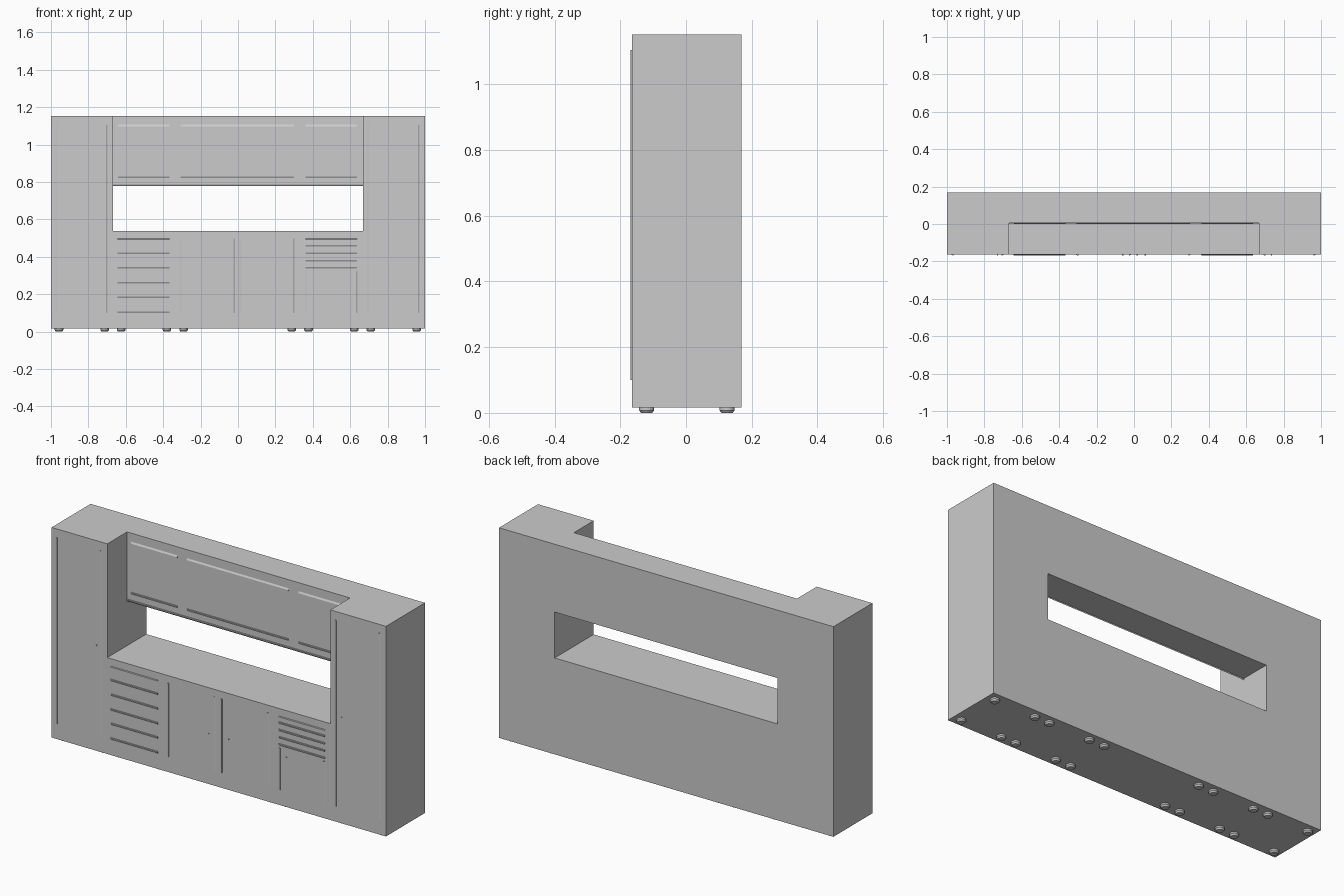
import bpy, bmesh, math
from mathutils import Vector

if "Cube" in bpy.data.objects:
    bpy.data.objects.remove(bpy.data.objects["Cube"], do_unlink=True)

grey = bpy.data.materials.new("cabinet grey")
grey.use_nodes = True
COLOUR = (0.6, 0.6, 0.6, 1)
grey.diffuse_color = COLOUR
grey.node_tree.nodes["Principled BSDF"].inputs["Base Color"].default_value = COLOUR

FRONT, UPPER, BACK = -0.164, 0.005, 0.169   # front planes and back plane
BASE, TOP = 0.016, 1.152
SIDE = 0.667                                # inner edge of the tall cabinets


def finish(name, bm):
    bmesh.ops.recalc_face_normals(bm, faces=bm.faces)
    mesh = bpy.data.meshes.new(name)
    bm.to_mesh(mesh)
    bm.free()
    mesh.materials.append(grey)
    ob = bpy.data.objects.new(name, mesh)
    bpy.context.collection.objects.link(ob)
    return ob


def prism(name, outline, direction):
    """Sweep a closed outline along a direction."""
    bm = bmesh.new()
    face = bm.faces.new([bm.verts.new(p) for p in outline])
    ext = bmesh.ops.extrude_face_region(bm, geom=[face])["geom"]
    bmesh.ops.translate(bm, verts=[v for v in ext if isinstance(v, bmesh.types.BMVert)],
                        vec=direction)
    return finish(name, bm)


def handle(name, start, end, plane, out, width=0.012, depth=0.005):
    """Thin wedge lip from start to end (x, z), sloping away towards out (x, z)."""
    s, e = Vector((start[0], plane, start[1])), Vector((end[0], plane, end[1]))
    o = Vector((out[0], 0, out[1])) * width / 2
    d = Vector((0, -depth, 0))
    return prism(name, [s - o, s - o + d, s - o * 0.4 + d, s + o], e - s)


def box(name, x0, x1, y0, y1, z0, z1):
    return prism(name, [(x0, y0, z0), (x1, y0, z0), (x1, y1, z0), (x0, y1, z0)],
                 Vector((0, 0, z1 - z0)))


# Carcass: two tall cabinets, base cabinet and shallow wall cabinet
box("tall_cabinet_right", -1, -SIDE, FRONT, BACK, BASE, TOP)
box("tall_cabinet_left", SIDE, 1, FRONT, BACK, BASE, TOP)
box("base_cabinet", -SIDE, SIDE, FRONT, BACK, BASE, 0.537)
box("wall_cabinet", -SIDE, SIDE, UPPER, BACK, 0.785, TOP)
handle("wall_cabinet_lip", (-SIDE, 0.784), (SIDE, 0.784), UPPER, (0, -1))

# Upright door handles: (x, top, slope direction)
for i, (x, top, side) in enumerate([
        (-0.97, 1.105, -1), (-0.703, 1.105, 1), (0.697, 1.105, -1), (0.965, 1.105, 1),
        (-0.304, 0.497, -1), (-0.022, 0.497, 1), (0.015, 0.497, -1), (0.297, 0.497, 1),
        (0.363, 0.325, -1), (0.632, 0.325, 1)]):
    handle(f"door_handle_{i}", (x, 0.1), (x, top), FRONT, (side, 0))

# Drawer handles, with a slim lip above each stack
for name, x0, x1, levels in [
        ("right_drawer_handle", -0.645, -0.365, (0.105, 0.185, 0.262, 0.342, 0.421)),
        ("left_drawer_handle", 0.36, 0.636, (0.342, 0.381, 0.42, 0.46))]:
    for i, z in enumerate(levels):
        handle(f"{name}_{i}", (x0, z), (x1, z), FRONT, (0, -1))
    handle(f"{name}_top", (x0, 0.494), (x1, 0.494), FRONT, (0, 1), 0.005, 0.003)

# Wall cabinet flap handles, top and bottom
for i, (x0, x1) in enumerate([(-0.642, -0.365), (-0.308, 0.3), (0.36, 0.636)]):
    handle(f"flap_handle_top_{i}", (x0, 1.1), (x1, 1.1), UPPER, (0, 1))
    handle(f"flap_handle_bottom_{i}", (x0, 0.827), (x1, 0.827), UPPER, (0, -1))


def disc(name, radius1, radius2, depth, location, rotation=(0, 0, 0), sides=20):
    bm = bmesh.new()
    bmesh.ops.create_cone(bm, cap_ends=True, segments=sides, radius1=radius1,
                          radius2=radius2, depth=depth)
    ob = finish(name, bm)
    ob.location, ob.rotation_euler = location, rotation
    for p in ob.data.polygons:
        p.use_smooth = len(p.vertices) == 4
    return ob


# Small door locks
for i, (x, z) in enumerate([(-0.73, 0.588), (0.735, 0.588), (-0.06, 0.29),
                            (0.06, 0.29), (0.405, 0.285)]):
    disc(f"door_lock_{i}", 0.003, 0.003, 0.005, (x, FRONT - 0.0025, z),
         (math.pi / 2, 0, 0), 12)

# Tapered feet in two rows
for i, x in enumerate((-0.957, -0.713, -0.625, -0.38, -0.291, 0.287, 0.377, 0.622, 0.71, 0.955)):
    for row, y in (("front", -0.12), ("back", 0.125)):
        disc(f"foot_{row}_{i}", 0.017, 0.023, 0.008, (x, y, 0.004))
        disc(f"foot_collar_{row}_{i}", 0.023, 0.023, 0.009, (x, y, 0.0125))
